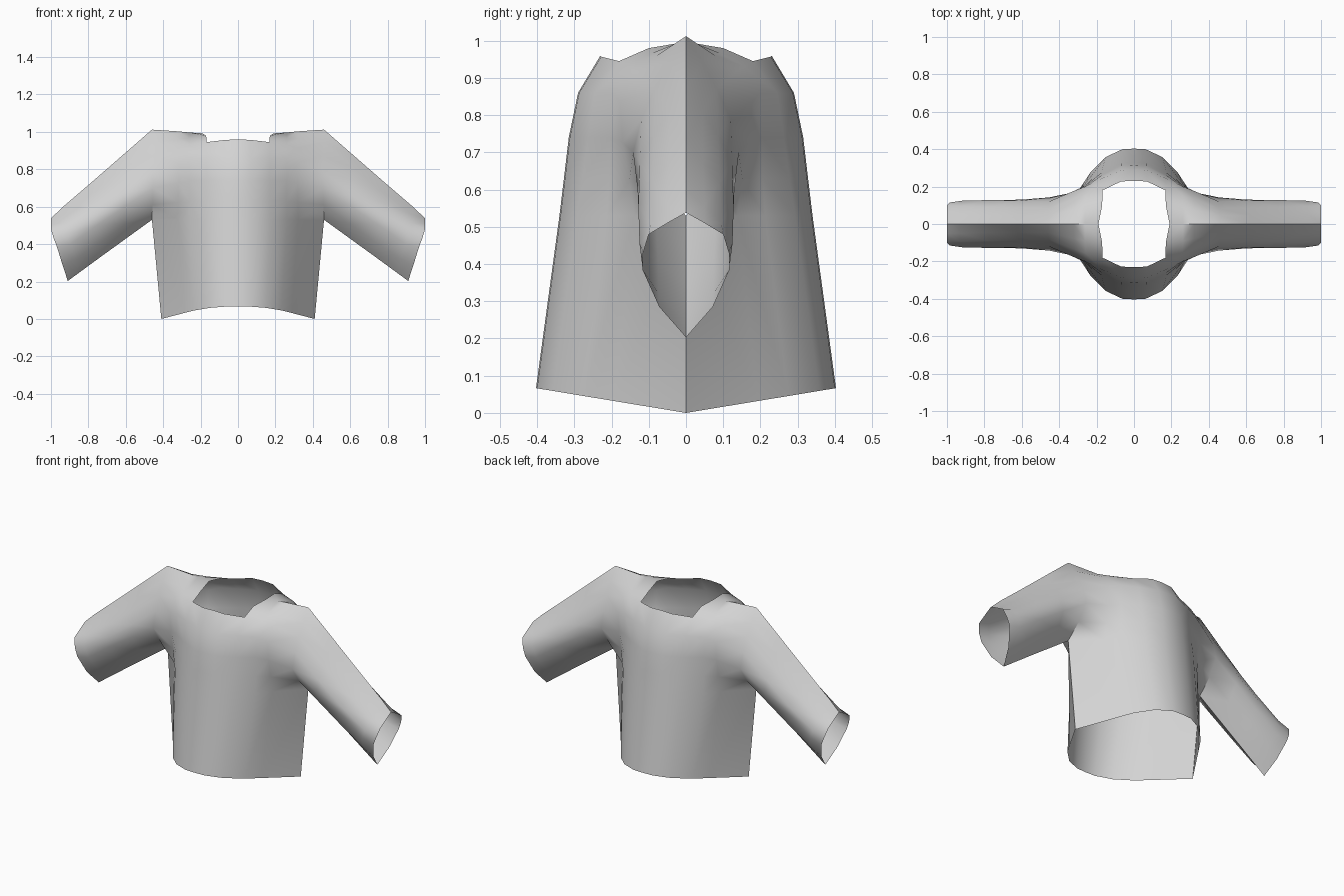
import bpy
import bmesh
import math
from mathutils import Vector

default_cube = bpy.data.objects.get("Cube")
if default_cube:
    bpy.data.objects.remove(default_cube, do_unlink=True)


def make_material(name, color):
    material = bpy.data.materials.new(name)
    material.use_nodes = True
    material.diffuse_color = color
    material.node_tree.nodes["Principled BSDF"].inputs["Base Color"].default_value = color
    return material


def loft(bm, rows):
    """Bridge neighbouring rows of vertices with quads, skipping gaps."""
    for lower, upper in zip(rows, rows[1:]):
        for i in range(len(lower) - 1):
            corners = (lower[i], lower[i + 1], upper[i + 1], upper[i])
            if None not in corners:
                bm.faces.new(corners)


# Columns run from the centre front to the side, as shares of the half width
COLUMNS = (0, 0.15, 0.37, 0.57, 0.7, 1)


def body_row(bm, half_width, depths, heights):
    row = []
    for share, depth, height in zip(COLUMNS, depths, heights):
        if depth is None:
            row.append(None)
        else:
            row.append(bm.verts.new((share * half_width, -depth, height)))
    return row


def sloped(inner, outer):
    """Level across the chest, easing down to the armhole."""
    return [inner] * 4 + [(2 * inner + outer) / 3, outer]


bm = bmesh.new()

# Body: hem, armpit, chest, neckline
hem = (0.403, 0.4, 0.358, 0.275, 0.193, 0)
body = [
    body_row(bm, 0.41, hem, [depth * 0.165 for depth in hem]),
    body_row(bm, 0.46, (0.34, 0.337, 0.293, 0.213, 0.138, 0), sloped(0.53, 0.53)),
    body_row(bm, 0.457, (0.328, 0.325, 0.278, 0.206, 0.152, 0.085), sloped(0.63, 0.61)),
    body_row(bm, 0.455, (0.315, 0.312, 0.263, 0.205, 0.17, 0.142), sloped(0.74, 0.7)),
    body_row(bm, 0.455, (0.29, 0.287, 0.245, 0.2, 0.178, 0.12), sloped(0.86, 0.79)),
    body_row(bm, 0.455, (0.23, 0.228, 0.18, 0.155, 0.135, 0.083),
             (0.96, 0.957, 0.945, 0.932, 0.915, 0.87)),
]

# Shoulder: two more rows beside the neck opening, ending at the top seam
gap = (None, None)
body.append(body_row(bm, 0.46, gap + (0.1, 0.09, 0.078, 0.045),
                     gap + (0.98, 0.967, 0.96, 0.942)))
body.append(body_row(bm, 0.46, gap + (0, 0, 0, 0),
                     gap + (0.992, 0.997, 1.003, 1.012)))
body[-1][2].co.x = 0.19
loft(bm, body)

# Sleeve: a teardrop section from the armhole to the elbow,
# widening along the forearm and rounding in at the cuff
armhole = [row[-1] for row in body[1:]]
elbow = [Vector(p) for p in (
    (0.72, 0, 0.342), (0.735, -0.075, 0.41), (0.755, -0.118, 0.5),
    (0.765, -0.128, 0.555), (0.775, -0.09, 0.62), (0.78, -0.045, 0.672),
    (0.78, 0, 0.733))]
forearm = [
    (0.85, 0, 0.247), (0.87, -0.073, 0.32), (0.895, -0.118, 0.4),
    (0.915, -0.125, 0.455), (0.93, -0.095, 0.51), (0.935, -0.05, 0.555),
    (0.935, 0, 0.6)]
cuff = [
    (0.91, 0, 0.203), (0.937, -0.072, 0.285), (0.968, -0.117, 0.385),
    (0.985, -0.115, 0.43), (1, -0.1, 0.48), (1, -0.05, 0.51), (1, 0, 0.538)]
upper_arm = [v.co.lerp(end, 0.5) for v, end in zip(armhole, elbow)]
stations = [armhole]
for section in (upper_arm, elbow, forearm, cuff):
    stations.append([bm.verts.new(p) for p in section])
loft(bm, list(zip(*stations)))

mesh = bpy.data.meshes.new("sweater")
bm.to_mesh(mesh)
bm.free()
mesh.materials.append(make_material("grey cloth", (0.65, 0.65, 0.65, 1)))

sweater = bpy.data.objects.new("sweater", mesh)
bpy.context.collection.objects.link(sweater)

# Mirror the quarter to the other side and to the back
mirror = sweater.modifiers.new("mirror", 'MIRROR')
mirror.use_axis = (True, True, False)
mirror.merge_threshold = 0.001

bpy.ops.object.select_all(action='DESELECT')
sweater.select_set(True)
bpy.context.view_layer.objects.active = sweater
bpy.ops.object.modifier_apply(modifier=mirror.name)

# Smooth cloth with crisp side and shoulder seams
bpy.ops.object.shade_smooth_by_angle(angle=math.radians(45))
